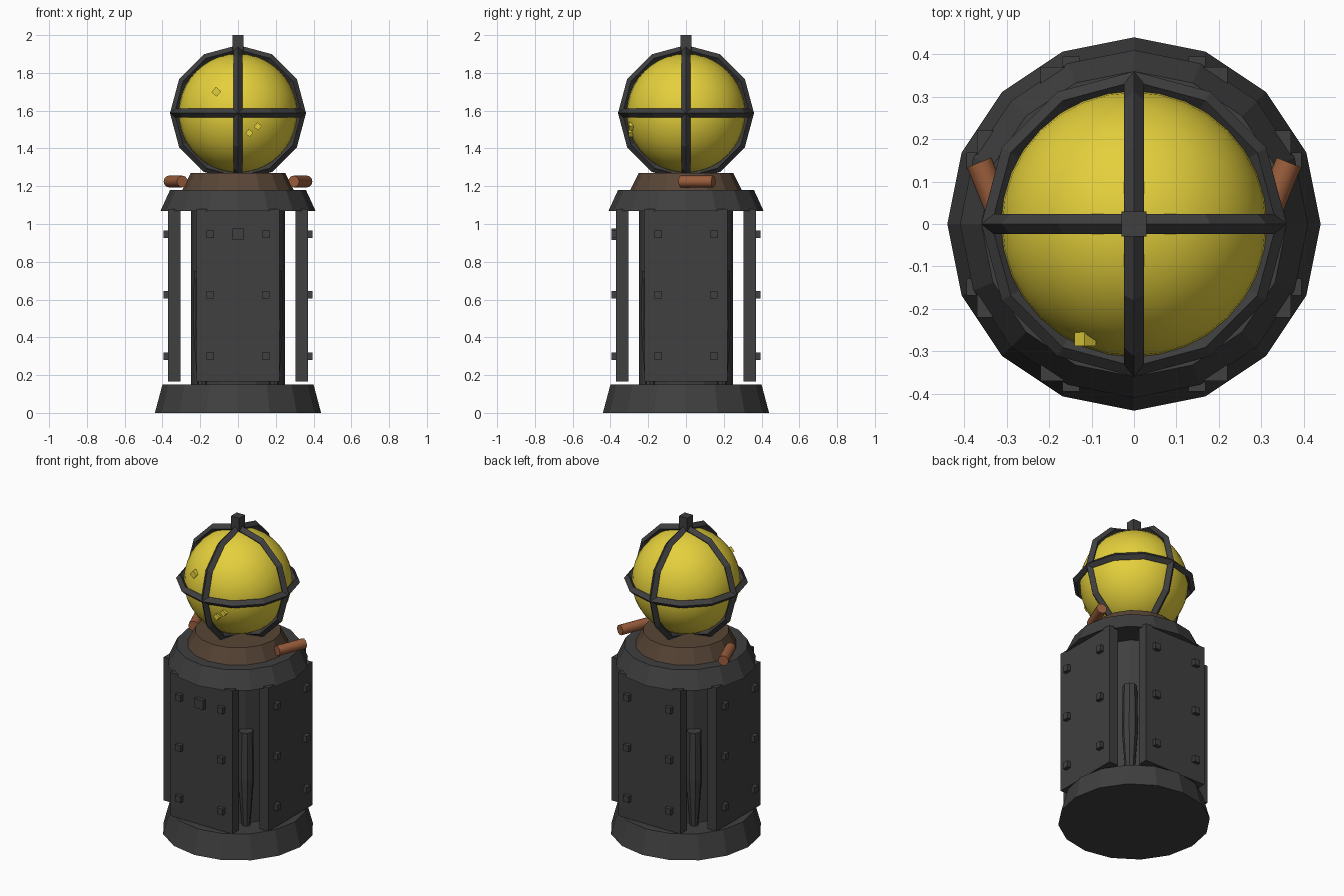
import bpy, math
from mathutils import Matrix, Vector

old = bpy.data.objects.get("Cube")
if old:
    bpy.data.objects.remove(old, do_unlink=True)


def material(name, rgb):
    m = bpy.data.materials.new(name)
    m.use_nodes = True
    m.diffuse_color = (*rgb, 1)
    m.node_tree.nodes["Principled BSDF"].inputs["Base Color"].default_value = (*rgb, 1)
    return m


iron = material("dark_iron", (0.05, 0.05, 0.05))
brown = material("brown_metal", (0.1, 0.06, 0.037))
copper = material("copper", (0.32, 0.11, 0.045))
yellow = material("yellow_glass", (0.78, 0.63, 0.045))


def finish(name, mat):
    ob = bpy.context.object
    ob.name = name
    ob.data.materials.append(mat)
    return ob


def frustum(name, mat, z0, z1, r0, r1, sides=16, at=(0, 0)):
    bpy.ops.mesh.primitive_cone_add(vertices=sides, radius1=r0, radius2=r1, depth=z1 - z0,
                                    location=(*at, (z0 + z1) / 2))
    return finish(name, mat)


def box(name, mat, centre, size, turn=None):
    bpy.ops.mesh.primitive_cube_add(size=1)
    ob = finish(name, mat)
    place = Matrix.Translation(centre) @ Matrix.Diagonal((*size, 1))
    ob.data.transform(turn @ place if turn else place)
    return ob


# Body
frustum("base", iron, 0, 0.15, 0.44, 0.4)
frustum("core", iron, 0.1, 1.12, 0.25, 0.25)
frustum("cap", iron, 1.07, 1.18, 0.41, 0.36)
frustum("collar", brown, 1.18, 1.27, 0.295, 0.25)

# Four armour plates with bolts, and tapered spindles on the diagonals
for i, side in enumerate(("front", "left", "back", "right")):
    turn = Matrix.Rotation(i * math.pi / 2, 4, "Z")
    box(side + "_plate", iron, (0, -0.338, 0.623), (0.44, 0.065, 0.915), turn)
    for z in (0.3, 0.625, 0.945):
        for x in (-0.148, 0.148):
            box(side + "_bolt", iron, (x, -0.38, z), (0.04, 0.03, 0.04), turn)
    a = math.pi / 4 + i * math.pi / 2
    at = (0.27 * math.cos(a), 0.27 * math.sin(a))
    frustum("spindle_lower", iron, 0.14, 0.45, 0.024, 0.047, 8, at)
    frustum("spindle_upper", iron, 0.45, 0.75, 0.047, 0.042, 8, at)
box("front_stud", iron, (0, -0.38, 0.945), (0.06, 0.03, 0.06))

# Globe with small chips on its surface
CENTRE = Vector((0, 0, 1.587))
bpy.ops.mesh.primitive_uv_sphere_add(segments=32, ring_count=20, radius=0.314, location=CENTRE)
finish("globe", yellow)
bpy.ops.object.shade_smooth()
for x, z, s in ((-0.115, 0.113, 0.036), (0.06, -0.105, 0.03), (0.105, -0.07, 0.03)):
    direction = Vector((x, -math.sqrt(0.314 ** 2 - x * x - z * z), z))
    chip = box("globe_chip", yellow, (0, 0, 0), (s, s, s))
    chip.location = CENTRE + direction
    chip.rotation_euler = (0, math.radians(40), 0)

# Cage of three faceted rings and a finial
for name, rot in (("equator_ring", (0, 0, 0)), ("front_ring", (math.pi / 2, 0, 0)),
                  ("side_ring", (0, math.pi / 2, 0))):
    bpy.ops.mesh.primitive_torus_add(major_segments=12, minor_segments=4, major_radius=0.336,
                                     minor_radius=0.024, location=CENTRE, rotation=rot)
    finish(name, iron)
box("finial", iron, (0, 0, 1.96), (0.058, 0.058, 0.08))

# Copper rods beside the collar
for name, s in (("left_rod", 1), ("right_rod", -1)):
    a, b = Vector((s * 0.365, 0.145, 1.225)), Vector((s * 0.295, -0.028, 1.225))
    bpy.ops.mesh.primitive_cylinder_add(vertices=12, radius=0.031, depth=(a - b).length,
                                        location=(a + b) / 2)
    rod = finish(name, copper)
    rod.rotation_euler = (a - b).to_track_quat("Z", "Y").to_euler()
    bpy.ops.object.shade_smooth_by_angle(angle=math.radians(40))
